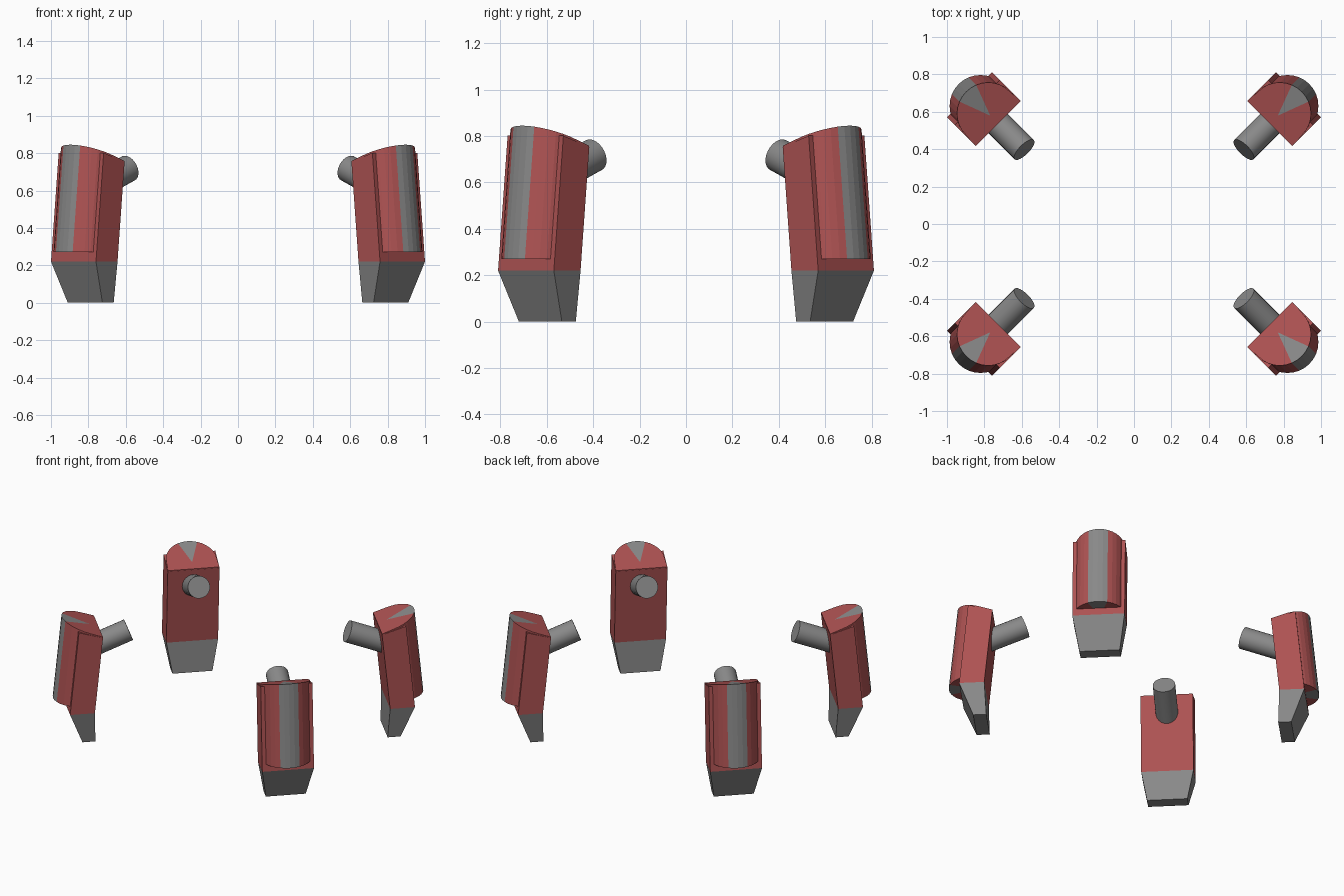
import bpy, bmesh, math
from mathutils import Vector

if "Cube" in bpy.data.objects:
    bpy.data.objects.remove(bpy.data.objects["Cube"])

RT = math.sqrt(0.5)
VC = -0.134      # sideways offset of the leg axis from the diagonal
LEAN = 0.1       # inward lean per unit of height


def paint(name, r, g, b):
    m = bpy.data.materials.new(name)
    m.diffuse_color = (r, g, b, 1)
    m.use_nodes = True
    m.node_tree.nodes["Principled BSDF"].inputs["Base Color"].default_value = m.diffuse_color
    return m


red = paint("red_paint", 0.42, 0.085, 0.085)
grey = paint("dark_grey", 0.25, 0.25, 0.25)


def world(u, v, z):
    """u runs outward along the diagonal, v sideways."""
    v += VC
    return Vector(((u - v) * RT, (u + v) * RT, z))


def finish(name, bm, mat):
    bmesh.ops.recalc_face_normals(bm, faces=bm.faces)
    me = bpy.data.meshes.new(name)
    bm.to_mesh(me)
    bm.free()
    ob = bpy.data.objects.new(name, me)
    bpy.context.collection.objects.link(ob)
    me.materials.append(mat)
    # repeat at all four corners
    m = ob.modifiers.new("corners", 'MIRROR')
    m.use_axis = (True, True, False)
    m.use_mirror_merge = False
    return ob


def loft(name, low, high, mat):
    bm = bmesh.new()
    a = [bm.verts.new(world(*p)) for p in low]
    b = [bm.verts.new(world(*p)) for p in high]
    bm.faces.new(a)
    bm.faces.new(b)
    for i in range(len(a)):
        j = (i + 1) % len(a)
        bm.faces.new((a[i], a[j], b[j], b[i]))
    return finish(name, bm, mat)


def leaning_prism(name, pts, zb, z_in, slope, mat):
    """Extrude a plan outline along the lean up to a sloped top."""
    low, high = [], []
    for u, v in pts:
        z = (z_in + slope * (u + LEAN * zb - 0.898)) / (1 + LEAN * slope)
        low.append((u, v, zb))
        high.append((u - LEAN * (z - zb), v, z))
    return loft(name, low, high, mat)


def rect(u0, u1, h):
    return [(u0, -h), (u1, -h), (u1, h), (u0, h)]


# tapered grey foot
loft("foot", [(u, v, 0) for u, v in rect(0.937, 1.022, 0.131)],
     [(u, v, 0.22) for u, v in rect(0.947, 1.11, 0.17)], grey)

# flat red leg body
leaning_prism("leg_body", rect(0.947, 1.11, 0.17), 0.22, 0.754, 0.31, red)

# rounded outer shell with a wedge left open for the stripe
C, R, N = 1.027, 0.165, 16
apex = (C - 0.023, 0)


def arc(i0, i1):
    return [(C + R * math.cos(t), R * math.sin(t))
            for t in (math.pi * (i / N - 0.5) for i in range(i0, i1 + 1))]


inner = 0.943
shell = [(inner, -0.169)] + arc(0, 6) + [apex] + arc(10, 16) + [(inner, 0.169)]
leaning_prism("outer_shell", shell, 0.27, 0.76, 0.36, red)

# grey stripe wedge
leaning_prism("shell_stripe", [apex] + arc(6, 10), 0.27, 0.76, 0.36, grey)

# grey pin rising toward the middle
tip, root = world(0.696, 0, 0.718), world(0.95, 0, 0.618)
axis = tip - root
bm = bmesh.new()
bmesh.ops.create_cone(bm, cap_ends=True, segments=24, radius1=0.073,
                      radius2=0.073, depth=axis.length)
rot = axis.to_track_quat('Z', 'Y').to_matrix()
for v in bm.verts:
    v.co = rot @ v.co + (tip + root) / 2
pin = finish("inner_pin", bm, grey)
bpy.context.view_layer.objects.active = pin
pin.select_set(True)
bpy.ops.object.shade_smooth_by_angle(angle=math.radians(35))
